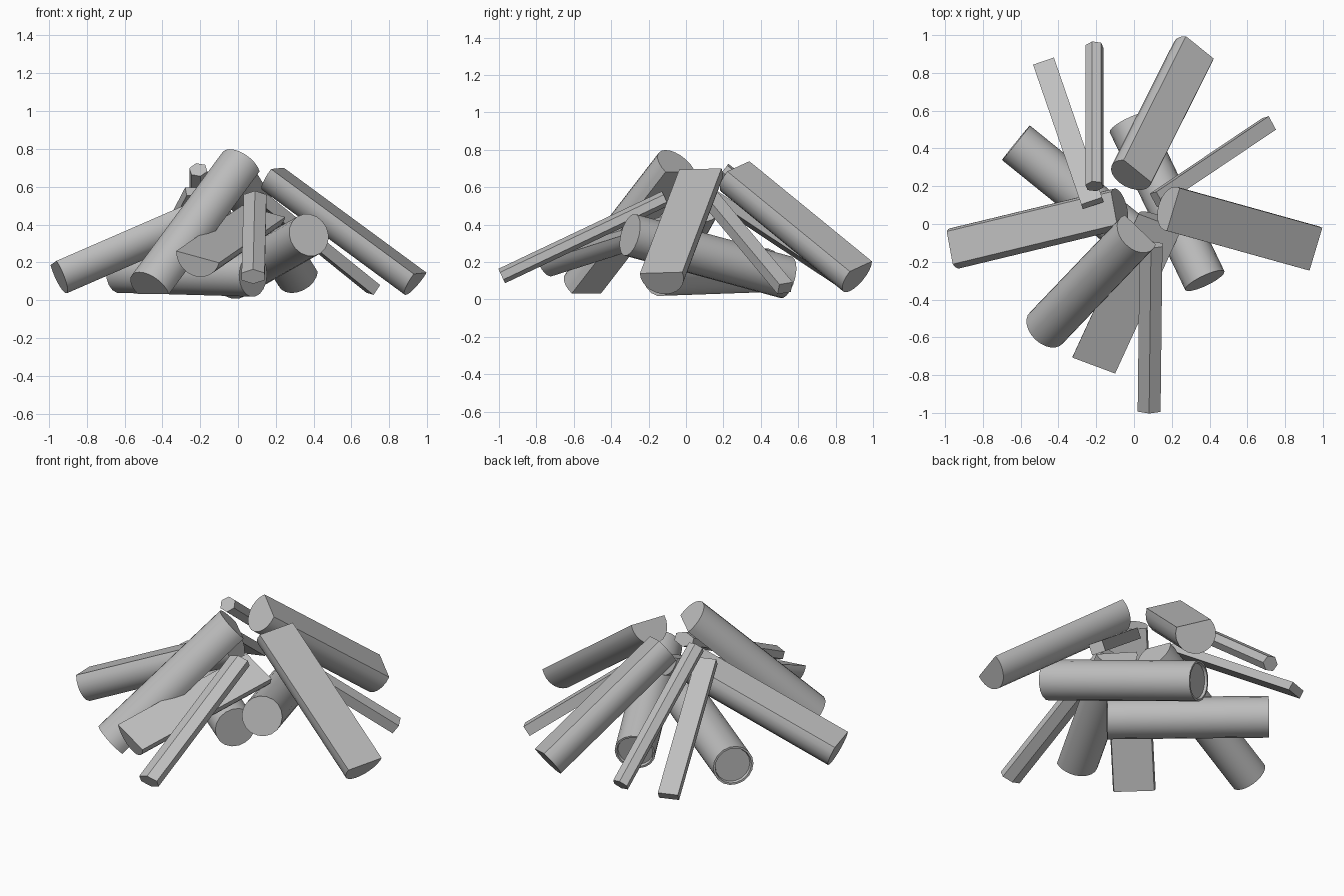
import bpy
import math
from mathutils import Vector, Matrix

cube = bpy.data.objects.get("Cube")
if cube:
    bpy.data.objects.remove(cube, do_unlink=True)

# One plain grey for all the wood
wood = bpy.data.materials.new("grey_wood")
wood.use_nodes = True
GREY = (0.52, 0.52, 0.52, 1)
wood.diffuse_color = GREY
wood.node_tree.nodes["Principled BSDF"].inputs["Base Color"].default_value = GREY


def round_section(width, sides=18):
    """Full log."""
    step = math.tau / sides
    return [(width / 2 * math.cos(i * step), width / 2 * math.sin(i * step))
            for i in range(sides)]


def split_section(width, thick, sides=14):
    """Log split along its length: flat face on top, bark arc below."""
    half = width / 2
    r = half if thick >= half else (half * half + thick * thick) / (2 * thick)
    cut = thick - r
    start = math.asin(cut / r)
    a0, a1 = math.pi - start, math.tau + start
    pts = []
    for i in range(sides + 1):
        a = a0 + (a1 - a0) * i / sides
        pts.append((r * math.cos(a), r * math.sin(a) - cut + thick / 2))
    return pts


def stick_section(width, thick, sides):
    """Small faceted kindling."""
    step = math.tau / sides
    return [(width / 2 * math.cos((i + 0.5) * step), thick / 2 * math.sin((i + 0.5) * step))
            for i in range(sides)]


def make_log(name, section, outer, inner, roll=0, rim=0):
    """Sweep a section from the outer (low) end to the inner (high) end."""
    p0, p1 = Vector(outer), Vector(inner)
    axis = (p1 - p0).normalized()
    up = Vector((0, 0, 1))
    up = (up - axis * up.dot(axis)).normalized()
    up = Matrix.Rotation(math.radians(roll), 3, axis) @ up
    side = axis.cross(up)

    # Rings run outer to inner; a rim adds a recessed end cap
    rings = [(p0, 1), (p1, 1)]
    if rim:
        rings = [(p0 + axis * rim, 0.86), (p0, 0.9)] + rings
    verts = [c + (side * x + up * y) * s for c, s in rings for x, y in section]
    n = len(section)
    faces = []
    for k in range(len(rings) - 1):
        for i in range(n):
            j = (i + 1) % n
            faces.append((k * n + i, k * n + j, (k + 1) * n + j, (k + 1) * n + i))
    faces.append(tuple(reversed(range(n))))
    faces.append(tuple(range((len(rings) - 1) * n, len(rings) * n)))

    mesh = bpy.data.meshes.new(name)
    mesh.from_pydata(verts, [], faces)
    mesh.materials.append(wood)
    obj = bpy.data.objects.new(name, mesh)
    bpy.context.collection.objects.link(obj)

    bpy.ops.object.select_all(action="DESELECT")
    obj.select_set(True)
    bpy.context.view_layer.objects.active = obj
    bpy.ops.object.mode_set(mode="EDIT")
    bpy.ops.mesh.select_all(action="SELECT")
    bpy.ops.mesh.normals_make_consistent(inside=False)
    bpy.ops.object.mode_set(mode="OBJECT")
    bpy.ops.object.shade_smooth_by_angle(angle=math.radians(32))


# Round logs lying at the bottom of the pile
make_log("base_log", round_section(0.235), (-0.625, 0.43, 0.155), (0.08, -0.14, 0.135), rim=0.015)
make_log("leaning_round_log", round_section(0.23), (-0.025, 0.535, 0.118), (0.375, -0.3, 0.345), rim=0.015)

# Split logs leaning towards the middle
make_log("right_split_log", split_section(0.22, 0.175), (-0.94, -0.13, 0.117), (-0.07, 0.08, 0.495), roll=-8)
make_log("left_split_log", split_section(0.24, 0.14), (0.925, -0.12, 0.085), (0.17, 0.09, 0.64), roll=-2)
make_log("back_split_log", split_section(0.23, 0.175), (0.3, 0.905, 0.11), (-0.03, 0.25, 0.645), roll=-20)
make_log("front_split_log", split_section(0.24, 0.16), (-0.485, -0.572, 0.09), (-0.005, -0.07, 0.74), roll=180)
make_log("front_split_board", split_section(0.25, 0.11), (-0.22, -0.73, 0.178), (0.13, 0.03, 0.42), roll=15)

# Kindling sticks
make_log("front_stick", stick_section(0.14, 0.085, 6), (0.08, -0.985, 0.125), (0.09, -0.11, 0.54))
make_log("left_stick", stick_section(0.115, 0.09, 4), (0.715, 0.53, 0.06), (0.12, 0.13, 0.54), roll=-10)
make_log("back_stick", stick_section(0.1, 0.09, 6), (-0.21, 0.94, 0.12), (-0.21, 0.2, 0.69), roll=15)
make_log("back_flat_stick", stick_section(0.165, 0.07, 4), (-0.475, 0.85, 0.085), (-0.22, 0.11, 0.575))
